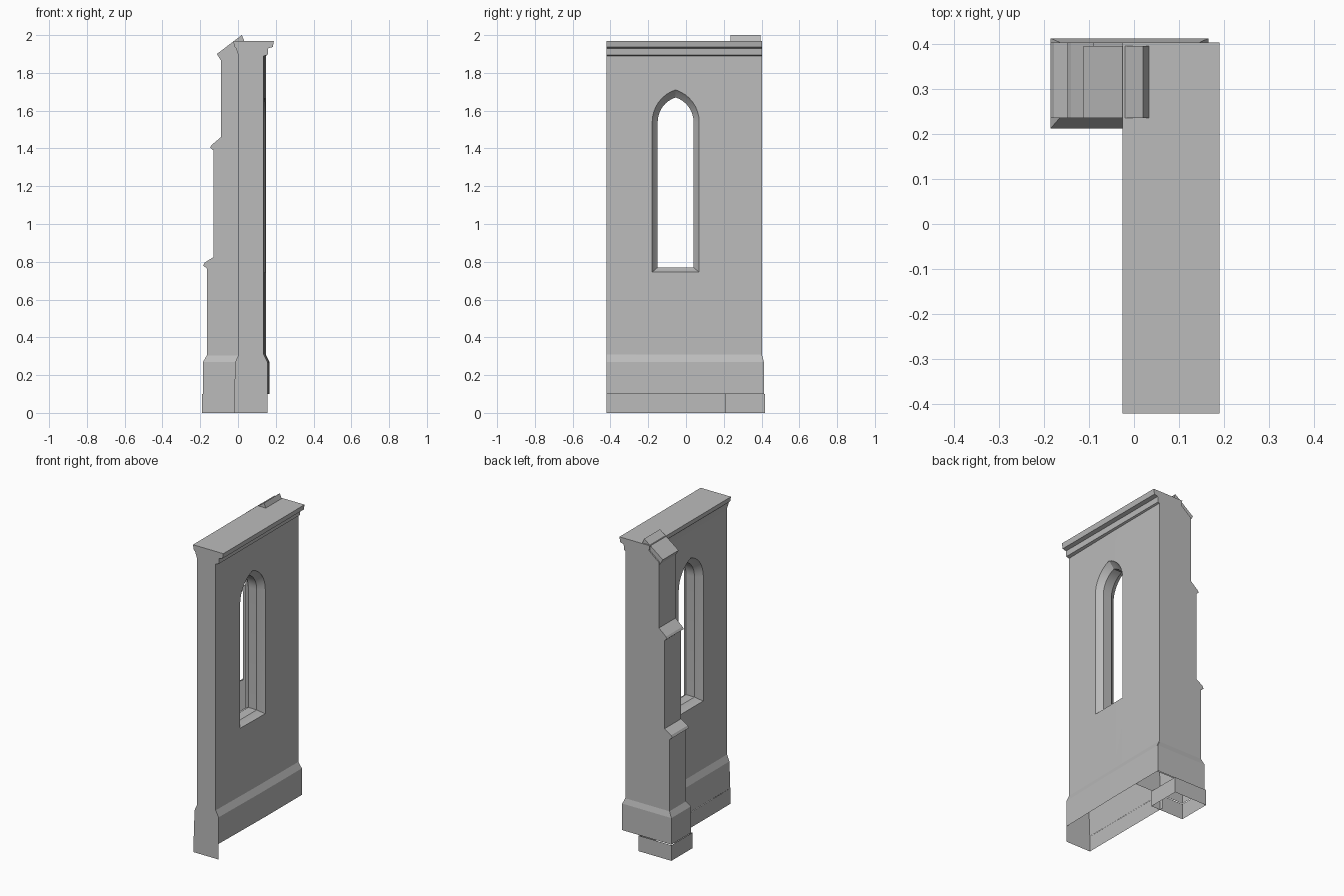
import bpy, bmesh, math

cube = bpy.data.objects.get("Cube")
if cube:
    bpy.data.objects.remove(cube, do_unlink=True)

stone = bpy.data.materials.new("grey_stone")
stone.use_nodes = True
colour = (0.5, 0.5, 0.5, 1)
stone.diffuse_color = colour
stone.node_tree.nodes["Principled BSDF"].inputs["Base Color"].default_value = colour


def loft(name, rings, caps=(True, True), closed=True):
    """Skin a list of equal point rings, with optional end caps."""
    bm = bmesh.new()
    rows = [[bm.verts.new(p) for p in ring] for ring in rings]
    n = len(rows[0])
    for a, b in zip(rows, rows[1:]):
        for i in range(n if closed else n - 1):
            j = (i + 1) % n
            bm.faces.new((a[i], a[j], b[j], b[i]))
    if caps[0]:
        bm.faces.new(rows[0][::-1])
    if caps[1]:
        bm.faces.new(rows[-1])
    bmesh.ops.recalc_face_normals(bm, faces=bm.faces)
    mesh = bpy.data.meshes.new(name)
    bm.to_mesh(mesh)
    bm.free()
    mesh.materials.append(stone)
    obj = bpy.data.objects.new(name, mesh)
    bpy.context.collection.objects.link(obj)
    return obj


def extrude_y(name, profile, y0, y1):
    return loft(name, [[(x, y, z) for x, z in profile] for y in (y0, y1)])


def rect(x0, x1, y0, y1, z):
    return [(x0, y0, z), (x1, y0, z), (x1, y1, z), (x0, y1, z)]


def arch(x, w, bottom, apex, spring=1.54, yc=-0.055, steps=8):
    """Pointed arch outline lying in the plane at x."""
    h = apex - spring
    c = (h * h - w * w) / (2 * w)
    r = w + c
    top = math.atan2(h, c)
    half = [(r * math.cos(top * i / steps) - c, r * math.sin(top * i / steps))
            for i in range(steps + 1)]
    pts = [(w, bottom - spring)] + half
    pts += [(-y, z) for y, z in reversed(pts[:-1])]
    return [(x, yc + y, spring + z) for y, z in pts]


# Wall with plinth and cornice, thinner towards the front end
def wall_section(y, face, foot):
    inner = [(-0.025, 1.97), (-0.02, 1.94), (-0.01, 1.93), (0.003, 1.89),
             (0.003, 0.31), (-0.014, 0.27), (-0.02, 0.1)]
    outer = [(foot, 0.1), (foot, 0.27), (face, 0.31), (face, 1.89),
             (0.157, 1.895), (0.16, 1.93), (0.184, 1.937), (0.19, 1.97)]
    return [(x, y, z) for x, z in inner + outer]


wall = loft("wall", [wall_section(-0.42, 0.136, 0.156),
                     wall_section(0.0, 0.144, 0.164),
                     wall_section(0.403, 0.147, 0.166)])

# Window opening with a stepped chamfer on both faces
outer, mid, inner = (0.125, 0.745, 1.71), (0.116, 0.752, 1.698), (0.095, 0.77, 1.67)
stations = [(0.25, outer), (0.142, outer), (0.128, mid), (0.105, inner),
            (0.045, inner), (0.02, mid), (0.004, outer), (-0.1, outer)]
cutter = loft("window_cutter", [arch(x, *size) for x, size in stations])
cutter.hide_render = True
cutter.hide_set(True)
cut = wall.modifiers.new("window", "BOOLEAN")
cut.operation = "DIFFERENCE"
cut.solver = "EXACT"
cut.object = cutter
bpy.context.view_layer.objects.active = wall
bpy.ops.object.modifier_apply(modifier=cut.name)
bpy.data.objects.remove(cutter, do_unlink=True)

# Underside of the wall is open
bm = bmesh.new()
bm.from_mesh(wall.data)
under = [f for f in bm.faces if f.calc_center_median().z < 0.101]
bmesh.ops.delete(bm, geom=under, context="FACES")
bm.to_mesh(wall.data)
bm.free()

# Footing skirt below the plinth, on the inner side and front end only
corners = [(-0.021, 0.23), (-0.021, -0.42), (0.156, -0.42)]
loft("footing_skirt", [[(x, y, z) for x, y in corners] for z in (0, 0.1)],
     caps=(False, False), closed=False)

# Buttress shaft with two sloped weatherings
shaft = [(0.003, 0.28), (-0.165, 0.28), (-0.165, 0.765), (-0.185, 0.78),
         (-0.177, 0.795), (-0.13, 0.825), (-0.13, 1.39), (-0.148, 1.405),
         (-0.14, 1.418), (-0.09, 1.46), (-0.09, 1.88), (0.003, 1.955)]
extrude_y("buttress_shaft", shaft, 0.235, 0.403)

# Sloped coping slab on the buttress
cap = [(-0.087, 1.86), (-0.112, 1.9), (0.02, 2.0), (0.035, 1.965), (0.0, 1.93)]
extrude_y("buttress_cap", cap, 0.235, 0.395)

# Plinth wrapping the buttress and the rear end of the wall
loft("buttress_plinth", [rect(-0.185, 0.165, 0.212, 0.412, 0.1),
                         rect(-0.185, 0.165, 0.212, 0.412, 0.27),
                         rect(-0.165, 0.146, 0.235, 0.403, 0.305)],
     caps=(False, True))

# Hollow footing block under the buttress
loft("buttress_footing", [rect(-0.19, 0.042, 0.207, 0.419, z) for z in (0, 0.1)],
     caps=(False, False))

# Smooth the arch reveals while keeping the stone edges sharp
bpy.ops.object.select_all(action="DESELECT")
wall.select_set(True)
bpy.context.view_layer.objects.active = wall
bpy.ops.object.shade_smooth_by_angle(angle=math.radians(20))
